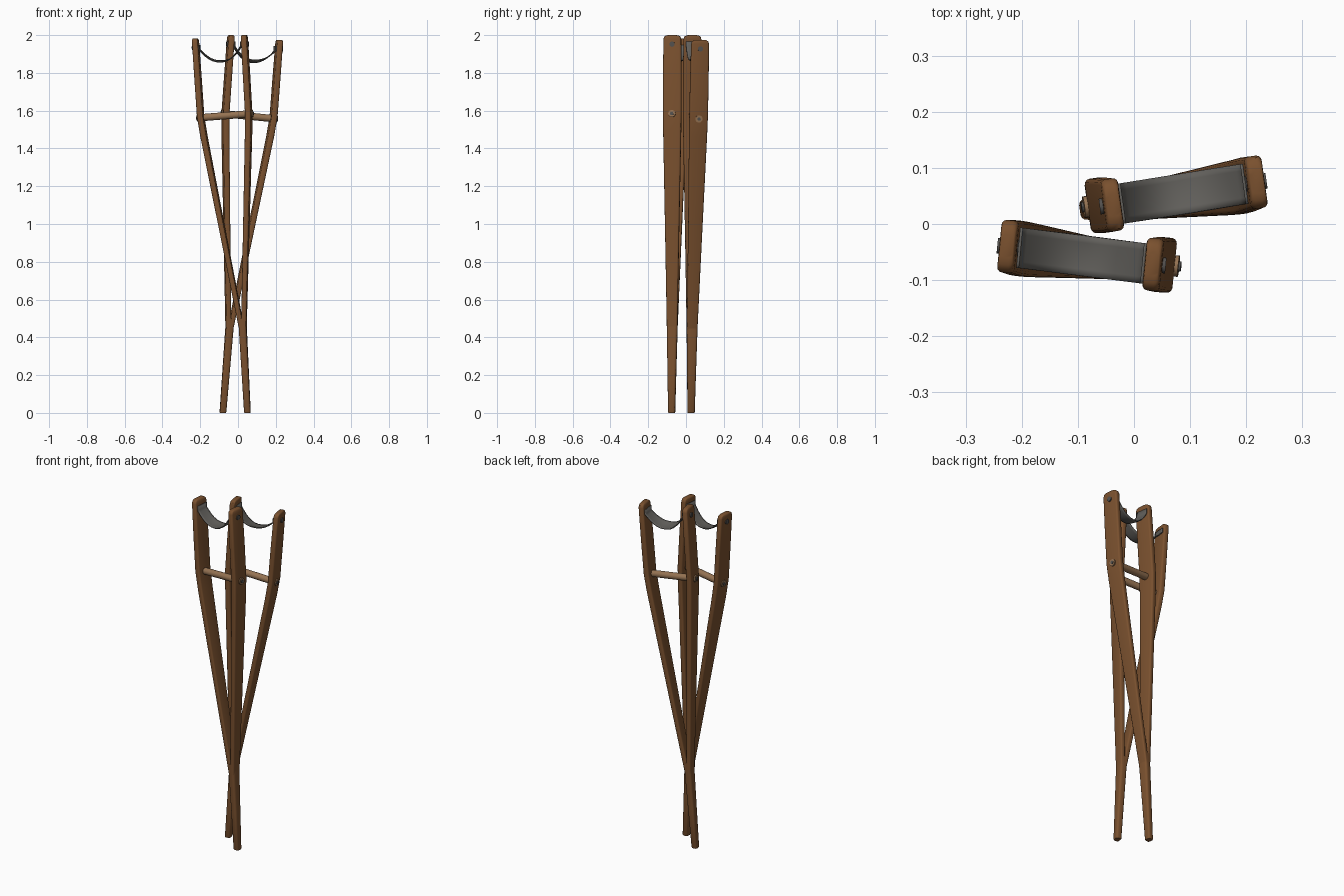
import bpy, bmesh, math
from mathutils import Vector

if "Cube" in bpy.data.objects:
    bpy.data.objects.remove(bpy.data.objects["Cube"])


def material(name, rgb):
    m = bpy.data.materials.new(name)
    m.diffuse_color = (*rgb, 1)
    m.use_nodes = True
    m.node_tree.nodes["Principled BSDF"].inputs["Base Color"].default_value = m.diffuse_color
    return m


WOOD = material("brown wood", (0.195, 0.082, 0.028))
GRIP = material("pale wood", (0.30, 0.17, 0.085))
STRAP = material("grey leather", (0.12, 0.115, 0.105))
METAL = material("dark metal", (0.085, 0.08, 0.075))


def finish(name, bm, mat, angle=40):
    bmesh.ops.recalc_face_normals(bm, faces=bm.faces)
    me = bpy.data.meshes.new(name)
    bm.to_mesh(me)
    bm.free()
    ob = bpy.data.objects.new(name, me)
    bpy.context.collection.objects.link(ob)
    me.materials.append(mat)
    bpy.ops.object.select_all(action='DESELECT')
    bpy.context.view_layer.objects.active = ob
    ob.select_set(True)
    bpy.ops.object.shade_smooth_by_angle(angle=math.radians(angle))
    return ob


def section(width, thick):
    """Rounded rectangle as (along thickness, along width) pairs."""
    r = thick * 0.3
    pts = []
    for k, (sx, sy) in enumerate([(1, 1), (-1, 1), (-1, -1), (1, -1)]):
        for i in range(4):
            a = math.pi / 2 * (k + i / 3)
            pts.append((sx * (thick / 2 - r) + r * math.cos(a),
                        sy * (width / 2 - r) + r * math.sin(a)))
    return pts


def plank(name, rings, across):
    """Loft a rounded plank; each ring is (x, y, z, width, thickness)."""
    bm = bmesh.new()
    thin = Vector((across.y, -across.x, 0))
    loops = []
    for x, y, z, w, t in rings:
        loops.append([bm.verts.new(Vector((x, y, z)) + thin * a + across * b)
                      for a, b in section(w, t)])
    n = len(loops[0])
    for lo, hi in zip(loops, loops[1:]):
        for i in range(n):
            bm.faces.new((lo[i], lo[(i + 1) % n], hi[(i + 1) % n], hi[i]))
    bm.faces.new(loops[0])
    bm.faces.new(loops[-1])
    return finish(name, bm, WOOD)


def rod(name, a, b, radius, mat):
    a, b = Vector(a), Vector(b)
    bm = bmesh.new()
    bmesh.ops.create_cone(bm, cap_ends=True, segments=20, radius1=radius,
                          radius2=radius, depth=(b - a).length)
    rot = (b - a).to_track_quat('Z', 'Y').to_matrix()
    bmesh.ops.rotate(bm, verts=bm.verts, matrix=rot)
    bmesh.ops.translate(bm, verts=bm.verts, vec=(a + b) / 2)
    return finish(name, bm, mat)


def upright(name, top, bend, fork, across):
    """Bent side post with an arched top, running down into the shaft."""
    top, bend, fork = Vector(top), Vector(bend), Vector(fork)
    rings = []
    for f, w, t in [(0, 0.055, 0.026), (0.5, 0.076, 0.029), (0.93, 0.095, 0.032)]:
        rings.append((*fork.lerp(bend, f), w, t))
    for f, w, t in [(0.06, 0.098, 0.032), (0.5, 0.098, 0.032), (0.95, 0.094, 0.031),
                    (0.98, 0.086, 0.029), (0.995, 0.066, 0.026), (1, 0.04, 0.022)]:
        rings.append((*bend.lerp(top, f), w, t))
    return plank(name, rings, across)


def sling(name, a, b, low, across, twist):
    """Hanging strap whose ends climb the inner faces of the posts."""
    a, b = Vector(a), Vector(b)
    bm = bmesh.new()
    rows, n, m = [], 24, 6
    for i in range(n + 1):
        t = i / n
        s = abs(2 * t - 1)
        p = a.lerp(b, t)
        p.z = low + (p.z - low) * s ** 2.2
        row = []
        for j in range(m + 1):
            v = 2 * j / m - 1
            q = p + across * (0.036 * v)
            q.z += twist * v * (1 - s * s) + 0.004 * v * v * (1 - s)
            row.append(bm.verts.new(q))
        rows.append(row)
    for r0, r1 in zip(rows, rows[1:]):
        for j in range(m):
            bm.faces.new((r0[j], r0[j + 1], r1[j + 1], r1[j]))
    # short tabs held flat against the posts
    for row in (rows[0], rows[-1]):
        tab = [bm.verts.new(v.co + Vector((0, 0, 0.025))) for v in row]
        for j in range(m):
            bm.faces.new((row[j], row[j + 1], tab[j + 1], tab[j]))
    ob = finish(name, bm, STRAP, 60)
    mod = ob.modifiers.new("thickness", 'SOLIDIFY')
    mod.thickness = 0.005
    mod.offset = 0


def crutch(tag, tops, bends, fork, foot, tilt, twist):
    across = Vector((tilt, 1, 0)).normalized()
    out = Vector((across.y, -across.x, 0))
    fork, foot = Vector(fork), Vector(foot)
    # single lower shaft
    plank(tag + "_shaft", [(*foot, 0.034, 0.030), (*foot.lerp(foot.lerp(fork, 0.5), 0.02), 0.037, 0.034),
                           (*foot.lerp(fork, 0.5), 0.046, 0.037), (*fork, 0.056, 0.040),
                           (fork.x, fork.y, fork.z + 0.06, 0.058, 0.030)], across)
    # two bent side posts with strap bolts
    inner = []
    for side, sgn, top, bend in zip(("left", "right"), (-1, 1), tops, bends):
        top, bend = Vector(top), Vector(bend)
        start = fork + out * (sgn * 0.005)
        upright(f"{tag}_{side}_post", top, bend, start, across)
        c = top.lerp(bend, 0.11)
        rod(f"{tag}_{side}_strap_bolt", c - out * 0.021, c + out * 0.021, 0.014, METAL)
        inner.append(c - out * (sgn * 0.019) - Vector((0, 0, 0.01)))
    # hand grip through both posts, with end pins
    l, r = [Vector(b) + Vector((0, 0, 0.018)) for b in bends]
    d = (r - l).normalized()
    rod(tag + "_hand_grip", l - d * 0.022, r + d * 0.022, 0.019, GRIP)
    rod(tag + "_grip_pin", l - d * 0.026, r + d * 0.026, 0.009, METAL)
    sling(tag + "_sling", inner[0], inner[1], 1.858, across, twist)


crutch("front_crutch",
       [(-0.226, -0.040, 1.982), (0.033, -0.072, 2.0)],
       [(-0.196, -0.045, 1.545), (0.058, -0.073, 1.565)],
       (0.026, -0.073, 0.44), (0.050, -0.076, 0), 0.10, 0.003)
crutch("back_crutch",
       [(-0.037, 0.034, 2.0), (0.219, 0.075, 1.975)],
       [(-0.068, 0.033, 1.565), (0.186, 0.066, 1.54)],
       (-0.046, 0.032, 0.44), (-0.080, 0.027, 0), -0.14, -0.007)
